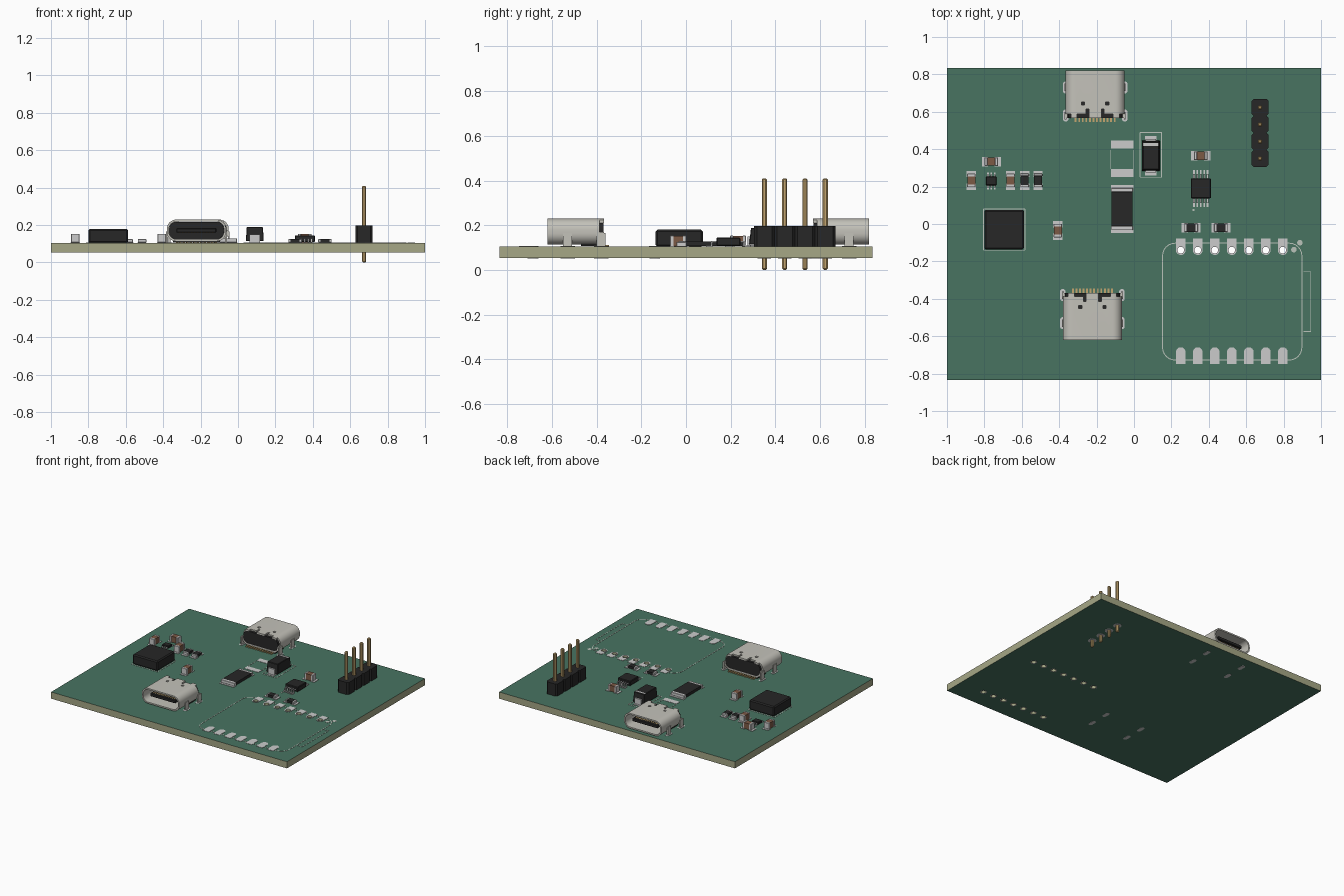
import bpy, bmesh
from math import pi, cos, sin
from mathutils import Matrix, Vector

if "Cube" in bpy.data.objects:
    bpy.data.objects.remove(bpy.data.objects["Cube"])

BOT, TOP = 0.053, 0.104   # board faces


def mat(name, r, g, b):
    m = bpy.data.materials.new(name)
    m.diffuse_color = (r, g, b, 1)
    m.use_nodes = True
    m.node_tree.nodes["Principled BSDF"].inputs["Base Color"].default_value = m.diffuse_color
    return m


GREEN = mat("solder_mask", 0.065, 0.175, 0.12)
EDGE = mat("board_edge", 0.38, 0.39, 0.24)
BLACK = mat("black_plastic", 0.02, 0.02, 0.02)
STEEL = mat("steel", 0.55, 0.54, 0.49)
TIN = mat("tin", 0.55, 0.55, 0.53)
INK = mat("white_ink", 0.5, 0.55, 0.5)
GOLD = mat("gold", 0.55, 0.38, 0.16)
BROWN = mat("ceramic", 0.2, 0.1, 0.06)


def make(name, bm, m, bevel=0, loc=(0, 0, 0), rot=0, smooth=False):
    bmesh.ops.recalc_face_normals(bm, faces=bm.faces)
    me = bpy.data.meshes.new(name)
    bm.to_mesh(me)
    bm.free()
    ob = bpy.data.objects.new(name, me)
    bpy.context.collection.objects.link(ob)
    me.materials.append(m)
    ob.location, ob.rotation_euler.z = loc, rot
    if bevel:
        mod = ob.modifiers.new("bevel", 'BEVEL')
        mod.width, mod.segments = bevel, 1
    if smooth:
        bpy.ops.object.select_all(action='DESELECT')
        bpy.context.view_layer.objects.active = ob
        ob.select_set(True)
        bpy.ops.object.shade_smooth_by_angle(angle=0.6)
    return ob


def boxes(name, items, m, **kw):
    """items: (x, y, z0, z1, width, depth)"""
    bm = bmesh.new()
    for x, y, z0, z1, w, d in items:
        bmesh.ops.create_cube(bm, size=1, matrix=Matrix.Translation((x, y, (z0 + z1) / 2))
                              @ Matrix.Diagonal((w, d, z1 - z0, 1)))
    return make(name, bm, m, **kw)


def rounded(w, h, r, n=6, x=0, y=0):
    return [(x + sx * (w / 2 - r) + r * cos(a), y + sy * (h / 2 - r) + r * sin(a))
            for q, (sx, sy) in enumerate(((1, 1), (-1, 1), (-1, -1), (1, -1)))
            for a in ((q + i / n) * pi / 2 for i in range(n + 1))]


def circle(x, y, r, n=16):
    return [(x + r * cos(2 * pi * i / n), y + r * sin(2 * pi * i / n)) for i in range(n)]


def rings(name, pairs, z0, z1, m, upright=False, **kw):
    """Extruded shapes; each pair is (outer outline, inner outline or None)."""
    bm = bmesh.new()
    for outer, inner in pairs:
        n = len(outer)
        loops = [[bm.verts.new((x, y, z)) for x, y in o] for o in (outer, inner) if o for z in (z0, z1)]
        walls = [(0, 1), (2, 3), (0, 2), (1, 3)] if inner else [(0, 1)]
        for a, b in walls:
            for i in range(n):
                j = (i + 1) % n
                bm.faces.new((loops[a][i], loops[a][j], loops[b][j], loops[b][i]))
        if not inner:
            bm.faces.new(loops[0])
            bm.faces.new(loops[1])
    if upright:
        bm.transform(Matrix.Rotation(pi / 2, 4, 'X'))
    return make(name, bm, m, **kw)


def cut(ob, cutter):
    mod = ob.modifiers.new("cut", 'BOOLEAN')
    mod.operation, mod.object, mod.solver = 'DIFFERENCE', cutter, 'EXACT'
    bpy.context.view_layer.objects.active = ob
    bpy.ops.object.modifier_apply(modifier=mod.name)
    bpy.data.objects.remove(cutter)


# Board with through holes for the plug-in module
board = boxes("board", [(0, 0, BOT, TOP, 2, 1.67)], EDGE)
board.data.materials.append(GREEN)
for p in board.data.polygons:
    p.material_index = int(abs(p.normal.z) > 0.5)
HOLES = [(0.25 + 0.0909 * i, y, s) for y, s in ((-0.14, 1), (-0.685, -1)) for i in range(7)]
cut(board, rings("hole_cutter", [(circle(x, y, 0.018), None) for x, y, s in HOLES], 0, 0.2, EDGE))


# Module pads: half round, half square around each hole
def module_pad(x, y, s, r=0.026):
    h = r * 2.414
    pts = []
    for cx, cy in circle(0, 0, 1):
        k = r if cy < -1e-6 else 1 / max(abs(cx) / r, cy / h)
        pts.append((x + cx * k, y + s * cy * k))
    return pts


rings("module_pads", [(module_pad(*h), circle(h[0], h[1], 0.018)) for h in HOLES], TOP, TOP + 0.002, TIN)
rings("module_pads_underside", [(circle(x, y, 0.024), circle(x, y, 0.018)) for x, y, s in HOLES],
      BOT - 0.001, BOT, TIN)

# Printed outlines
def frame(w, h, r, x, y, t=0.005):
    return rounded(w, h, r, 6, x, y), rounded(w - 2 * t, h - 2 * t, r - t, 6, x, y)


rings("printed_outlines", [frame(0.75, 0.63, 0.07, 0.525, -0.415), frame(0.12, 0.245, 0.006, 0.09, 0.37),
                           frame(0.226, 0.226, 0.006, -0.694, -0.03)], TOP, TOP + 0.0015, INK)
boxes("module_port_outline", [(0.925, -0.255, TOP, TOP + 0.0015, 0.04, 0.004),
                              (0.925, -0.575, TOP, TOP + 0.0015, 0.04, 0.004),
                              (0.945, -0.415, TOP, TOP + 0.0015, 0.004, 0.324)], INK)
boxes("fuse_outline", [(x, 0.345, TOP, TOP + 0.0015, 0.004, 0.1) for x in (-0.124, -0.004)], INK)
rings("printed_dots", [(circle(0.887, -0.1, 0.015), None), (circle(0.855, -0.137, 0.015), None),
                       (circle(0.318, 0.075, 0.006), None)], TOP, TOP + 0.0015, INK)
boxes("fuse_pads", [(-0.064, y, TOP, TOP + 0.002, 0.12, 0.042) for y in (0.425, 0.272)], TIN)


# Two-ended chips: body, end caps and solder pads
def chip(name, x, y, upright, body, l=0.072, w=0.045, h=0.049, cap=0.016):
    rot = pi / 2 if upright else 0
    kw = dict(loc=(x, y, 0), rot=rot)
    boxes(name + "_body", [(0, 0, TOP + 0.003, TOP + h - 0.001, l - cap, w - 0.002)], body, **kw)
    boxes(name + "_end_caps", [(s * (l - cap) / 2, 0, TOP + 0.002, TOP + h, cap, w) for s in (-1, 1)],
          TIN, bevel=0.002, **kw)
    boxes(name + "_pads", [(s * (l / 2 - 0.002), 0, TOP, TOP + 0.003, 0.034, w + 0.005) for s in (-1, 1)],
          TIN, **kw)


for i, (x, y, up) in enumerate([(-0.763, 0.333, 0), (-0.87, 0.233, 1), (-0.66, 0.233, 1),
                                (-0.407, -0.035, 1), (0.357, 0.365, 0)]):
    chip(f"capacitor_{i + 1}", x, y, up, BROWN)
for i, (x, y, up) in enumerate([(-0.585, 0.233, 1), (-0.513, 0.233, 1), (0.305, -0.02, 0), (0.465, -0.02, 0)]):
    chip(f"resistor_{i + 1}", x, y, up, BLACK, h=0.021, cap=0.013)
chip("sense_resistor", -0.064, 0.08, 1, BLACK, l=0.226, w=0.115, h=0.025, cap=0.022)

# Inductor
boxes("inductor", [(-0.694, -0.03, TOP, 0.18, 0.212, 0.212)], BLACK, bevel=0.008)

# Diode: tapered body, polarity band, wrap-around terminals
bm = bmesh.new()
bmesh.ops.create_cube(bm, size=1)
for v in bm.verts:
    k = 0.9 if v.co.z > 0 else 1
    v.co = Vector((v.co.x * 0.096 * k, v.co.y * 0.165 * k, v.co.z * 0.075))
make("diode_body", bm, BLACK, bevel=0.003, loc=(0.09, 0.365, 0.151))
boxes("diode_band", [(0.09, 0.425, 0.185, 0.1895, 0.084, 0.014)], TIN)
boxes("diode_terminals", [(0.09, 0.365 + s * d, TOP, z, 0.055, w) for s in (-1, 1)
                          for d, z, w in ((0.084, 0.15, 0.012), (0.075, 0.112, 0.03))], TIN)
boxes("diode_pads", [(0.09, 0.365 + s * 0.08, TOP, TOP + 0.003, 0.06, 0.05) for s in (-1, 1)], TIN)


# Integrated circuits with bent leads along both y sides
def circuit(name, x, y, w, d, h, pins, pitch, lead, span):
    boxes(name + "_body", [(x, y, TOP + 0.004, TOP + h, w, d)], BLACK, bevel=0.004)
    legs, run = [], (span - d) / 2
    for s in (-1, 1):
        for i in range(pins):
            px = x + (i - (pins - 1) / 2) * pitch
            legs += [(px, y + s * (d / 2 + run * 0.2), TOP + h * 0.45, TOP + h * 0.6, lead, run * 0.5),
                     (px, y + s * (d / 2 + run * 0.45), TOP + 0.002, TOP + h * 0.6, lead, run * 0.15),
                     (px, y + s * (d / 2 + run * 0.7), TOP, TOP + 0.006, lead, run * 0.6)]
    boxes(name + "_leads", legs, TIN)


circuit("sensor_chip", 0.357, 0.19, 0.107, 0.107, 0.041, 5, 0.018, 0.009, 0.2)
circuit("regulator_chip", -0.763, 0.23, 0.057, 0.048, 0.024, 3, 0.018, 0.009, 0.09)

# Pin header
PINS = [0.487 + (i - 1.5) * 0.0909 for i in range(4)]
side = [(0.046, y + d) for y in PINS for d in (-0.034, 0.034)]
side = [p for i, y in enumerate(PINS) for p in ((0.034, y - 0.0454), (0.046, y - 0.034),
                                                (0.046, y + 0.034), (0.034, y + 0.0454))]
outline = [(0.674 + x, y) for x, y in side] + [(0.674 - x, y) for x, y in reversed(side)]
rings("header_body", [(outline, None)], TOP, 0.197, BLACK)
boxes("header_pins", [(0.674, y, 0.0, 0.41, 0.023, 0.023) for y in PINS], GOLD, bevel=0.006)
rings("header_pads", [(circle(0.674, y, 0.03), None) for y in PINS], BOT - 0.001, BOT, TIN)


# Edge connectors: opening at local y = 0, rear at y = 0.255
def connector(name, x, y, rot):
    kw = dict(loc=(x, y, 0), rot=rot)
    shell = rings(name + "_shell", [(rounded(0.316, 0.116, 0.05, 8, 0, 0.171), rounded(0.294, 0.094, 0.04, 8, 0, 0.171))],
                  -0.252, 0, STEEL, upright=True, smooth=True, **kw)
    bpy.context.view_layer.update()
    slots = []
    for s in (-1, 1):
        slots += [(s * 0.065, 0.245, 0.2, 0.25, 0.062, 0.026), (s * 0.041, 0.23, 0.2, 0.25, 0.014, 0.05),
                  (s * 0.065, 0.176, 0.2, 0.25, 0.018, 0.018),
                  (s * 0.155, 0.248, 0.17, 0.25, 0.05, 0.03)]
    cutters = [boxes("slot_cutter", [b], BLACK, **kw) for b in slots]
    bpy.context.view_layer.update()
    for c in cutters:
        cut(shell, c)
    rings(name + "_housing", [(rounded(0.293, 0.093, 0.04, 8, 0, 0.171), None)], -0.25, -0.15, BLACK,
          upright=True, **kw)
    boxes(name + "_tongue", [(0, 0.09, 0.159, 0.183, 0.215, 0.13)], BLACK, bevel=0.004, **kw)
    boxes(name + "_base", [(0, 0.2, 0.106, 0.135, 0.25, 0.1)], BLACK, **kw)
    boxes(name + "_tongue_contacts", [((i - 5.5) * 0.016, 0.09, z, z + 0.003, 0.008, 0.1)
                                      for i in range(12) for z in (0.157, 0.182)], GOLD, **kw)
    boxes(name + "_rear_contacts", [((i - 5.5) * 0.019, 0.26, TOP, TOP + 0.008, 0.01, 0.03)
                                    for i in range(12)], GOLD, **kw)
    feet = [(s * 0.158, fy) for s in (-1, 1) for fy in (0.09, 0.24)]
    boxes(name + "_legs", [(fx, fy, BOT, 0.165, 0.01, 0.04) for fx, fy in feet], STEEL, **kw)
    for label, z in (("_leg_pads", TOP), ("_leg_pads_underside", BOT - 0.001)):
        rings(name + label, [(rounded(0.03, 0.065, 0.0149, 4, fx, fy), None) for fx, fy in feet],
              z, z + 0.002, TIN, **kw)


connector("front_connector", -0.2225, -0.62, 0)
connector("rear_connector", -0.2075, 0.82, pi)
